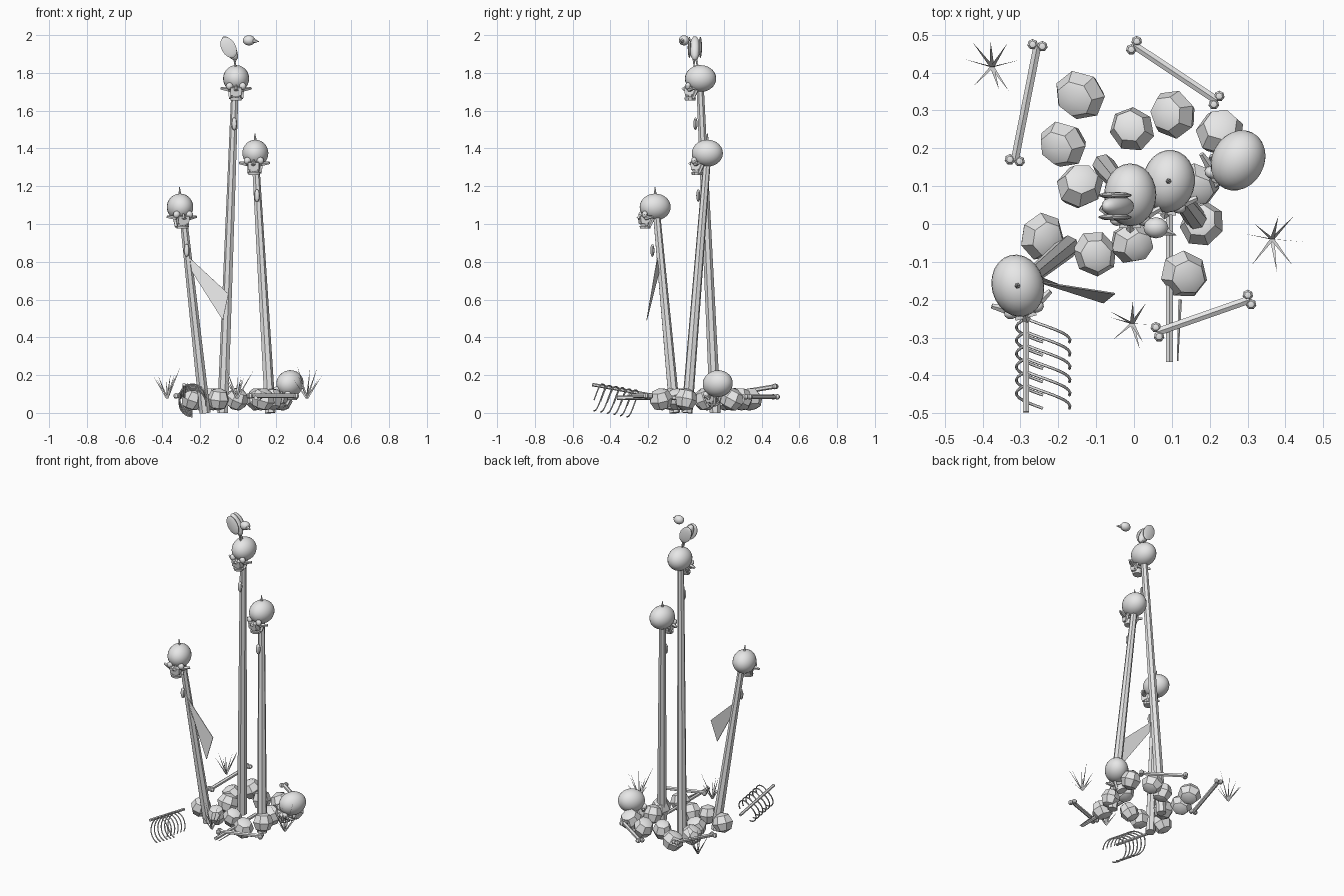
import bpy, bmesh, math, random
from mathutils import Vector, Matrix, Euler

random.seed(4)
if "Cube" in bpy.data.objects:
    bpy.data.objects.remove(bpy.data.objects["Cube"])

grey = bpy.data.materials.new("plain_grey")
grey.use_nodes = True
grey.diffuse_color = (0.8, 0.8, 0.8, 1)
grey.node_tree.nodes["Principled BSDF"].inputs["Base Color"].default_value = grey.diffuse_color


def finish(name, bm, smooth=35):
    mesh = bpy.data.meshes.new(name)
    bm.to_mesh(mesh)
    bm.free()
    mesh.materials.append(grey)
    ob = bpy.data.objects.new(name, mesh)
    bpy.context.collection.objects.link(ob)
    if smooth:
        bpy.ops.object.select_all(action='DESELECT')
        ob.select_set(True)
        bpy.context.view_layer.objects.active = ob
        bpy.ops.object.shade_smooth_by_angle(angle=math.radians(smooth))
    return ob


def place(loc, rot=(0, 0, 0), size=(1, 1, 1)):
    return Matrix.LocRotScale(Vector(loc), Euler(rot), Vector(size))


def ball(bm, m, seg=16, rings=10):
    bmesh.ops.create_uvsphere(bm, u_segments=seg, v_segments=rings, radius=1, matrix=m)


def box(bm, m):
    bmesh.ops.create_cube(bm, size=1, matrix=m)


def rod(bm, a, b, r1, r2, sides=6, m=Matrix()):
    a, b = Vector(a), Vector(b)
    d = b - a
    mat = m @ Matrix.Translation((a + b) / 2) @ d.to_track_quat('Z', 'Y').to_matrix().to_4x4()
    bmesh.ops.create_cone(bm, cap_ends=True, segments=sides, radius1=r1, radius2=r2,
                          depth=d.length, matrix=mat)


# Leaning poles with a small tag hung on the front of each
poles = {
    "left": ((-.175, -.06, 0), (-.29, -.155, 1.04), (-.272, -.178, .86)),
    "middle": ((-.08, .155, 0), (-.015, .075, 1.72), (-.02, .05, 1.53)),
    "right": ((.17, .005, 0), (.093, .11, 1.32), (.1, .065, 1.15)),
}
for name, (foot, top, tag) in poles.items():
    bm = bmesh.new()
    rod(bm, foot, top, .03, .02, 7)
    finish(name + "_pole", bm, 0)
    bm = bmesh.new()
    ball(bm, place(tag, size=(.016, .011, .034)), 8, 6)
    finish(name + "_tag", bm)


# Skulls
def skull(name, loc, rot, pin):
    m = place(loc, rot)
    bm = bmesh.new()
    ball(bm, m @ place((0, 0, 0), size=(.069, .083, .071)), 24, 14)
    finish(name + "_cranium", bm)
    bm = bmesh.new()
    box(bm, m @ place((0, -.058, -.065), (.15, 0, 0), (.058, .055, .04)))
    rod(bm, (0, -.072, -.035), (0, -.092, -.062), .004, .012, 4, m)
    for s in (-1, 1):
        ball(bm, m @ place((s * .035, -.066, -.04), size=(.019, .016, .019)), 10, 8)
        rod(bm, (s * .035, -.06, -.058), (s * .08, -.035, -.052), .013, .007, 5, m)
        rod(bm, (s * .034, -.02, -.06), (s * .03, -.04, -.105), .01, .009, 5, m)
    finish(name + "_face", bm)
    bm = bmesh.new()
    for z, w in ((-.09, .03), (-.108, .034)):
        bmesh.ops.create_cone(bm, cap_ends=True, segments=10, radius1=w * .9, radius2=w, depth=.014,
                              matrix=m @ place((0, -.055, z), size=(1, .9, 1)))
    finish(name + "_jaw", bm)
    if pin:
        bm = bmesh.new()
        rod(bm, (0, 0, .06), (-.003, 0, .105), .009, .002, 6, m)
        finish(name + "_pin", bm)


skull("left_skull", (-.307, -.163, 1.09), (0, 0, .25), True)
skull("middle_skull", (-.01, .077, 1.77), (0, 0, 0), False)
skull("right_skull", (.092, .113, 1.375), (0, 0, -.12), True)
skull("fallen_skull", (.275, .168, .155), (.15, .35, -.45), False)

# Perched bird: leaning body, folded wings, legs and a forward head
bm = bmesh.new()
ball(bm, place((-.043, .047, 1.93), (0, -.5, 0), (.03, .028, .072)), 12, 8)
finish("bird_body", bm)
bm = bmesh.new()
for y in (.018, .076):
    ball(bm, place((-.05, y, 1.935), (0, -.5, 0), (.04, .009, .06)), 10, 8)
    rod(bm, (-.02, .035 + y * .25, 1.88), (-.012, .04 + y * .3, 1.83), .006, .005, 5)
finish("bird_wings_and_legs", bm)
bm = bmesh.new()
ball(bm, place((.058, -.01, 1.972), size=(.033, .028, .027)), 12, 8)
rod(bm, (.08, -.018, 1.97), (.112, -.03, 1.966), .014, .001, 6)
finish("bird_head", bm)

# Torn pennant
bm = bmesh.new()
corners = [(-.255, -.15, .82), (-.05, -.182, .63), (-.08, -.206, .49), (-.245, -.14, .75)]
bm.faces.new([bm.verts.new(c) for c in corners])
flag = finish("pennant", bm, 0)
flag.modifiers.new("thickness", 'SOLIDIFY').thickness = .004

# Ring of stones
stones = [(-.143, .34, .066), (-.188, .21, .062), (-.143, .1, .06), (-.005, .25, .058),
          (.103, .29, .062), (.227, .243, .062), (.165, .105, .058), (.18, 0, .058),
          (-.005, -.05, .056), (-.103, -.078, .058), (-.243, -.033, .06), (.132, -.133, .062)]
for i, (x, y, r) in enumerate(stones):
    bm = bmesh.new()
    tilt = [random.uniform(-.45, .45) for k in range(2)]
    ball(bm, place((x, y, .072), (tilt[0], tilt[1], random.uniform(0, 3)), (r, r * 1.08, .062)), 7, 4)
    finish(f"stone_{i + 1}", bm, 30)

# Loose long bones with paired knobs
bones = [((-.255, .472, .14), (-.315, .168, .09)), ((0, .472, .085), (.218, .327, .085)),
         ((.305, -.2, .09), (.062, -.285, .09))]
for i, (a, b) in enumerate(bones):
    a, b = Vector(a), Vector(b)
    side = (b - a).cross(Vector((0, 0, 1))).normalized() * .013
    bm = bmesh.new()
    rod(bm, a, b, .012, .012, 6)
    for end in (a, b):
        for s in (-1, 1):
            ball(bm, place(end + side * s, size=(.015, .015, .015)), 7, 5)
    finish(f"long_bone_{i + 1}", bm, 30)

# Rib cage lying on its side
bm = bmesh.new()
rod(bm, (-.285, -.497, .15), (-.285, -.15, .088), .009, .009, 6)
finish("spine", bm)
for i in range(6):
    y = -.25 - i * .035
    z = .15 - (y + .5) * .18
    for s, tag in ((1, "right"), (-1, "left")):
        curve = bpy.data.curves.new("rib", 'CURVE')
        curve.dimensions = '3D'
        curve.bevel_depth = .0038
        curve.bevel_resolution = 1
        line = curve.splines.new('POLY')
        line.points.add(9)
        for k, p in enumerate(line.points):
            t = k / 9
            ang = 2.25 - s * t * 2.45
            p.co = (-.24 + .071 * math.cos(ang), y - .062 * t, z - .055 + .071 * math.sin(ang), 1)
        curve.materials.append(grey)
        bpy.context.collection.objects.link(bpy.data.objects.new(f"{tag}_rib_{i + 1}", curve))

# Stray shaft lying on the ground, with a splinter beside it
bm = bmesh.new()
rod(bm, (.094, -.365, .08), (.094, .05, .08), .011, .011, 6)
rod(bm, (.122, -.2, .078), (.115, -.362, .07), .005, .002, 5)
finish("stray_shaft", bm, 0)

# Tufts of flat grass blades
for i, (x, y) in enumerate([(-.375, .415), (.365, -.04), (-.005, -.263)]):
    bm = bmesh.new()
    for k in range(8):
        ang = k * math.tau / 8 + random.uniform(-.3, .3)
        reach = random.uniform(.055, .09)
        tip = (x + reach * math.cos(ang), y + reach * math.sin(ang), random.uniform(.17, .26))
        points = [(x - .006, y, .075), (x + .006, y, .075), tip]
        bm.faces.new([bm.verts.new(p) for p in points])
    finish(f"grass_tuft_{i + 1}", bm, 0)
